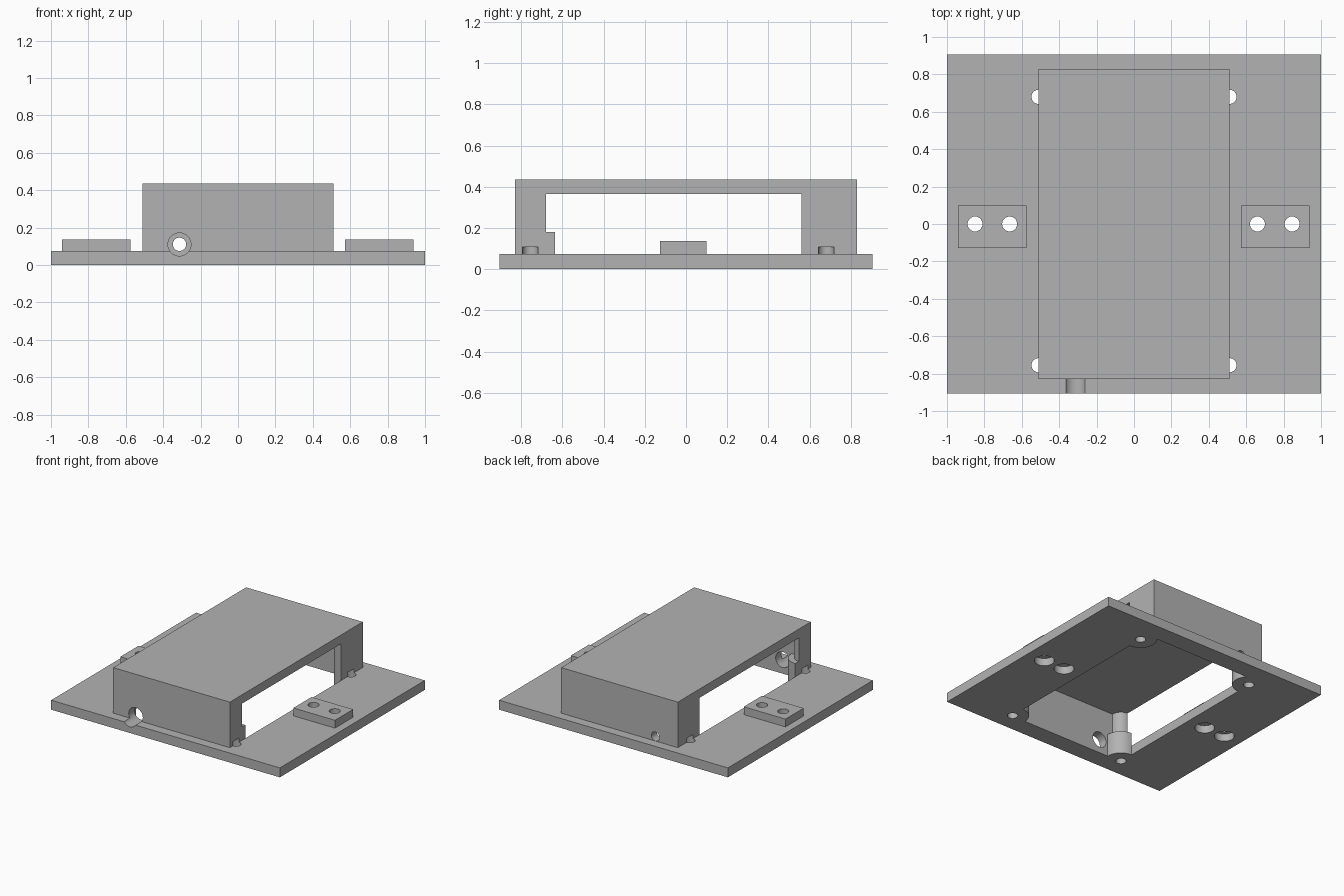
import bpy
import math

if "Cube" in bpy.data.objects:
    bpy.data.objects.remove(bpy.data.objects["Cube"], do_unlink=True)

grey = bpy.data.materials.new("plain_grey")
grey.use_nodes = True
colour = (0.45, 0.45, 0.45, 1)
grey.diffuse_color = colour
grey.node_tree.nodes["Principled BSDF"].inputs["Base Color"].default_value = colour


def box(name, x, y, z):
    """Box from (min, max) ranges on each axis."""
    bpy.ops.mesh.primitive_cube_add(size=1)
    ob = bpy.context.object
    ob.name = name
    for v in ob.data.vertices:
        v.co = [r[0] if c < 0 else r[1] for c, r in zip(v.co, (x, y, z))]
    ob.data.materials.append(grey)
    return ob


def rod(name, x, y, z, radius, along_y=False):
    """Cylinder along z (z is a range) or along y (y is a range)."""
    low, high = y if along_y else z
    mid = (low + high) / 2
    bpy.ops.mesh.primitive_cylinder_add(
        vertices=48, radius=radius, depth=high - low,
        location=(x, mid, z) if along_y else (x, y, mid),
        rotation=(math.pi / 2 if along_y else 0, 0, 0))
    ob = bpy.context.object
    ob.name = name
    ob.data.materials.append(grey)
    return ob


def cut(target, cutter):
    """Subtract the cutter and discard it."""
    cutter.hide_render = True
    mod = target.modifiers.new("cut", 'BOOLEAN')
    mod.operation = 'DIFFERENCE'
    mod.solver = 'EXACT'
    mod.object = cutter
    bpy.context.view_layer.update()
    bpy.ops.object.select_all(action='DESELECT')
    bpy.context.view_layer.objects.active = target
    target.select_set(True)
    bpy.ops.object.modifier_apply(modifier=mod.name)
    bpy.data.objects.remove(cutter, do_unlink=True)


SIDE, FRONT_Y, BACK_Y = 0.51, -0.755, 0.68
TOP = 0.075


def cavity(half_width):
    """Hollow space that leaves the corner bosses and posts standing."""
    ob = box("cavity_cutter", (-half_width, half_width), (-0.76, 0.76), (-0.1, 0.365))
    for x in (-SIDE, SIDE):
        cut(ob, rod("back_boss", x, BACK_Y, (-0.2, 0.5), 0.12))
        cut(ob, rod("front_boss", x, FRONT_Y, (-0.2, 0.18), 0.12))
        cut(ob, rod("front_post", x, FRONT_Y, (-0.2, 0.5), 0.075))
    return ob


# Base plate and bridge-shaped housing
plate = box("base_plate", (-1, 1), (-0.905, 0.905), (0, TOP))
housing = box("housing", (-SIDE, SIDE), (-0.83, 0.83), (TOP, 0.435))
cut(plate, cavity(SIDE))
cut(housing, cavity(0.7))

# Screw holes under the corners, wide cable entry in front, small hole behind
for part in (plate, housing):
    for x in (-SIDE, SIDE):
        for y in (FRONT_Y, BACK_Y):
            cut(part, rod("screw_cutter", x, y, (-0.1, 0.107), 0.038))
    cut(part, rod("cable_cutter", -0.313, (-1, -0.7), 0.11, 0.0615, True))
cut(housing, rod("back_hole_cutter", -0.313, (0.7, 1), 0.111, 0.0355, True))

# Mounting pads with two counterbored holes each
pads = []
for name, x_range, holes in (("right_pad", (-0.94, -0.575), (-0.85, -0.665)),
                             ("left_pad", (0.573, 0.937), (0.66, 0.845))):
    pad = box(name, x_range, (-0.127, 0.1), (TOP, 0.137))
    pads.append(pad)
    for x in holes:
        cut(pad, rod("hole_cutter", x, 0, (-0.1, 0.3), 0.04))
        cut(plate, rod("hole_cutter", x, 0, (-0.1, 0.3), 0.04))
        cut(plate, rod("counterbore_cutter", x, 0, (-0.1, 0.06), 0.072))

for ob in [plate, housing] + pads:
    bpy.ops.object.select_all(action='DESELECT')
    bpy.context.view_layer.objects.active = ob
    ob.select_set(True)
    bpy.ops.object.shade_smooth_by_angle(angle=math.radians(30))
